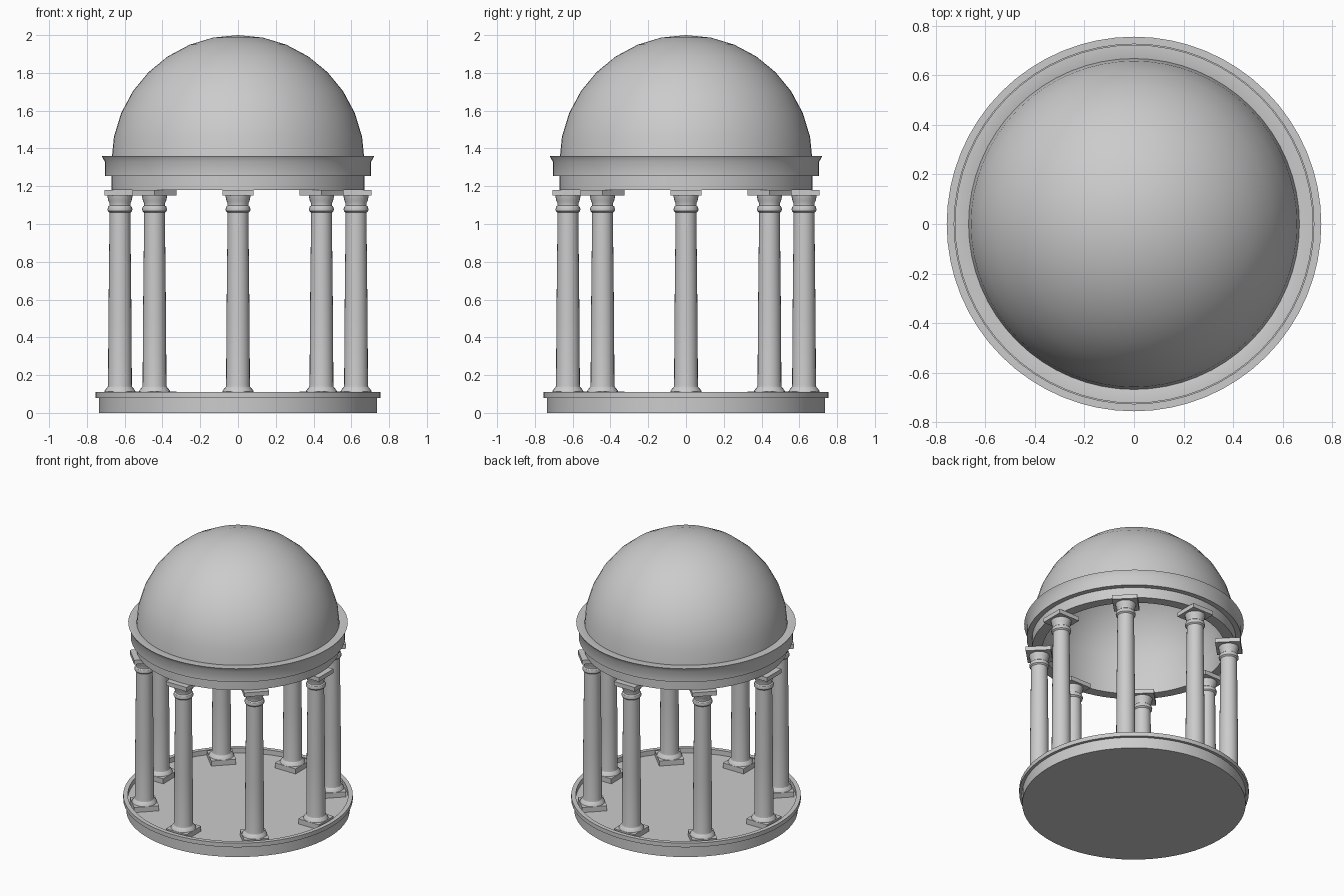
import bpy, bmesh, math
from mathutils import Matrix, Vector

if "Cube" in bpy.data.objects:
    bpy.data.objects.remove(bpy.data.objects["Cube"])


def finish(bm, name):
    bmesh.ops.recalc_face_normals(bm, faces=bm.faces)
    mesh = bpy.data.meshes.new(name)
    bm.to_mesh(mesh)
    bm.free()
    ob = bpy.data.objects.new(name, mesh)
    bpy.context.collection.objects.link(ob)
    bpy.ops.object.select_all(action='DESELECT')
    ob.select_set(True)
    bpy.context.view_layer.objects.active = ob
    bpy.ops.object.shade_smooth_by_angle(angle=math.radians(30))
    return ob


def lathe(bm, profile, sides, closed=False):
    """Turn (radius, z) points round the z axis."""
    pts = profile + profile[:1] if closed else profile
    verts = [bm.verts.new((r, 0, z)) for r, z in pts]
    edges = [bm.edges.new(p) for p in zip(verts, verts[1:])]
    bmesh.ops.spin(bm, geom=verts + edges, cent=(0, 0, 0), axis=(0, 0, 1),
                   angle=math.tau, steps=sides, use_duplicate=False)
    bmesh.ops.remove_doubles(bm, verts=bm.verts, dist=1e-5)


def slab(bm, half, z0, z1):
    m = Matrix.Translation((0, 0, (z0 + z1) / 2)) @ Matrix.Diagonal((2 * half, 2 * half, z1 - z0, 1))
    bmesh.ops.create_cube(bm, size=1, matrix=m)


def arc(radius, centre, steps):
    return [(radius * math.cos(i * math.pi / 2 / steps) if i < steps else 0,
             centre + radius * math.sin(i * math.pi / 2 / steps)) for i in range(steps + 1)]


# Round floor with a raised rim
bm = bmesh.new()
lathe(bm, [(0, 0), (0.735, 0), (0.735, 0.08), (0.755, 0.08), (0.755, 0.11),
           (0.725, 0.11), (0.725, 0.075), (0, 0.075)], 64)
finish(bm, "base")

# Stepped ring carried by the columns
bm = bmesh.new()
lathe(bm, [(0.60, 1.18), (0.67, 1.18), (0.67, 1.255), (0.705, 1.255), (0.705, 1.33),
           (0.722, 1.36), (0.66, 1.36), (0.60, 1.33)], 64, closed=True)
finish(bm, "entablature")

# Dome shell, outside and inside
bm = bmesh.new()
lathe(bm, arc(0.67, 1.33, 8) + arc(0.60, 1.33, 8)[::-1], 64)
finish(bm, "dome")

# Columns: square plinth, turned shaft and capital, square abacus
for i in range(8):
    bm = bmesh.new()
    lathe(bm, [(0, 0.10), (0.083, 0.11), (0.08, 0.12), (0.065, 0.137), (0.063, 0.15),
               (0.061, 0.5), (0.055, 1.04), (0.055, 1.06), (0.064, 1.068), (0.066, 1.078),
               (0.062, 1.092), (0.055, 1.098), (0.055, 1.11), (0.062, 1.125),
               (0.067, 1.15), (0, 1.155)], 24)
    slab(bm, 0.083, 0.075, 0.112)
    slab(bm, 0.083, 1.15, 1.18)
    turn = Matrix.Rotation(i * math.tau / 8, 4, 'Z')
    bm.transform(turn @ Matrix.Translation((0.625, 0, 0)))
    finish(bm, f"column_{i + 1}")
